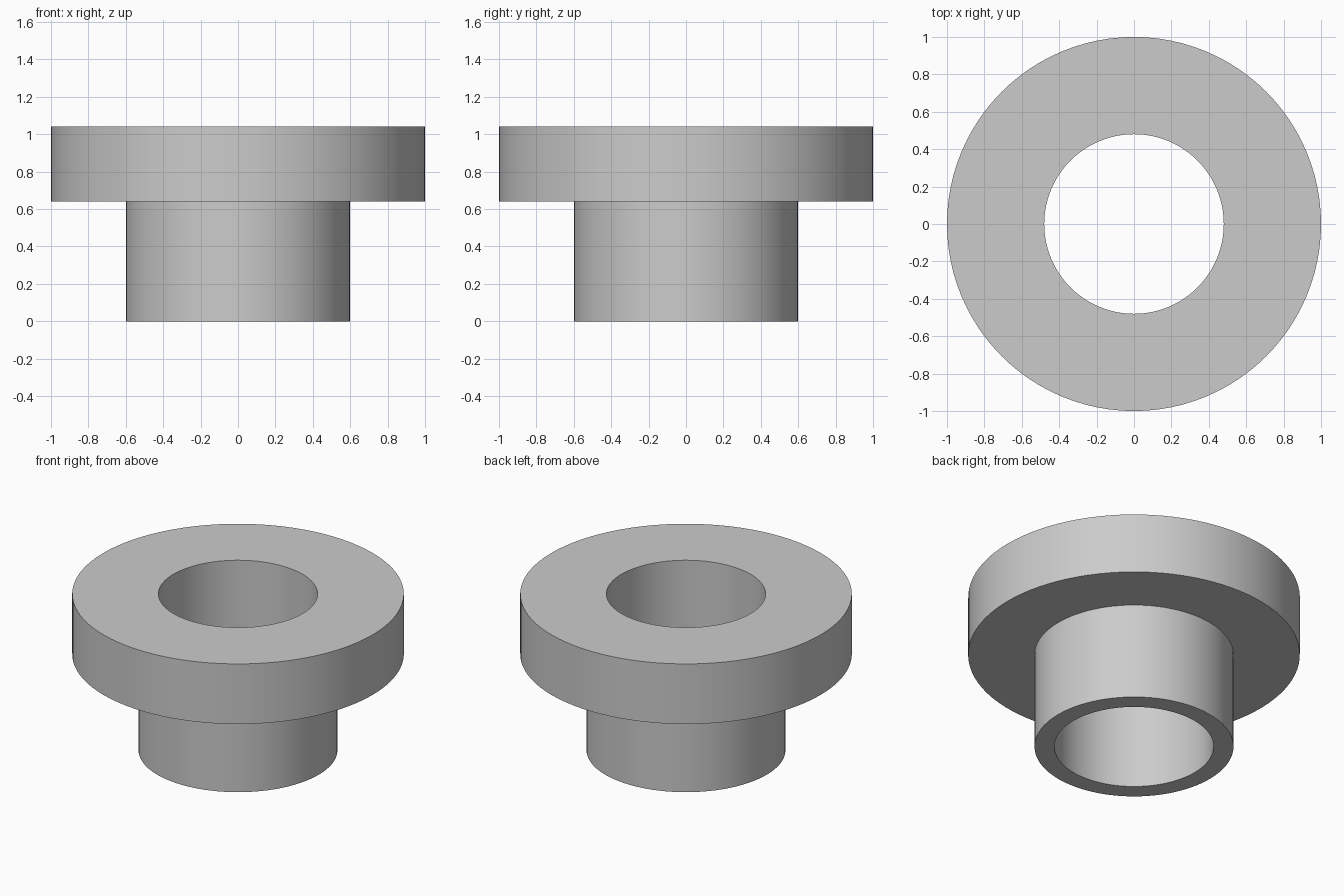
import bpy
import bmesh
from math import cos, sin, tau, radians

SEGMENTS = 96

cube = bpy.data.objects.get("Cube")
if cube:
    bpy.data.objects.remove(cube, do_unlink=True)

# Plain grey material
grey = bpy.data.materials.new("grey")
grey.use_nodes = True
colour = (0.6, 0.6, 0.6, 1)
grey.diffuse_color = colour
grey.node_tree.nodes["Principled BSDF"].inputs["Base Color"].default_value = colour


def lathe(name, profile):
    """Revolve a closed (radius, height) profile around the z axis."""
    bm = bmesh.new()
    rings = []
    for i in range(SEGMENTS):
        a = tau * i / SEGMENTS
        rings.append([bm.verts.new((r * cos(a), r * sin(a), z)) for r, z in profile])
    for i, ring in enumerate(rings):
        after = rings[(i + 1) % SEGMENTS]
        for j in range(len(profile)):
            k = (j + 1) % len(profile)
            bm.faces.new((ring[j], after[j], after[k], ring[k]))
    bmesh.ops.recalc_face_normals(bm, faces=bm.faces)
    mesh = bpy.data.meshes.new(name)
    bm.to_mesh(mesh)
    bm.free()
    mesh.materials.append(grey)
    obj = bpy.data.objects.new(name, mesh)
    bpy.context.collection.objects.link(obj)
    bpy.ops.object.select_all(action="DESELECT")
    obj.select_set(True)
    bpy.context.view_layer.objects.active = obj
    bpy.ops.object.shade_smooth_by_angle(angle=radians(30))
    return obj


# Flanged bushing: narrow sleeve below, wide flange on top, bore right through
bore, sleeve, flange = 0.48, 0.6, 1.0
shoulder, top = 0.64, 1.04
lathe("flanged_bushing", [
    (bore, 0), (sleeve, 0), (sleeve, shoulder),
    (flange, shoulder), (flange, top), (bore, top),
])
